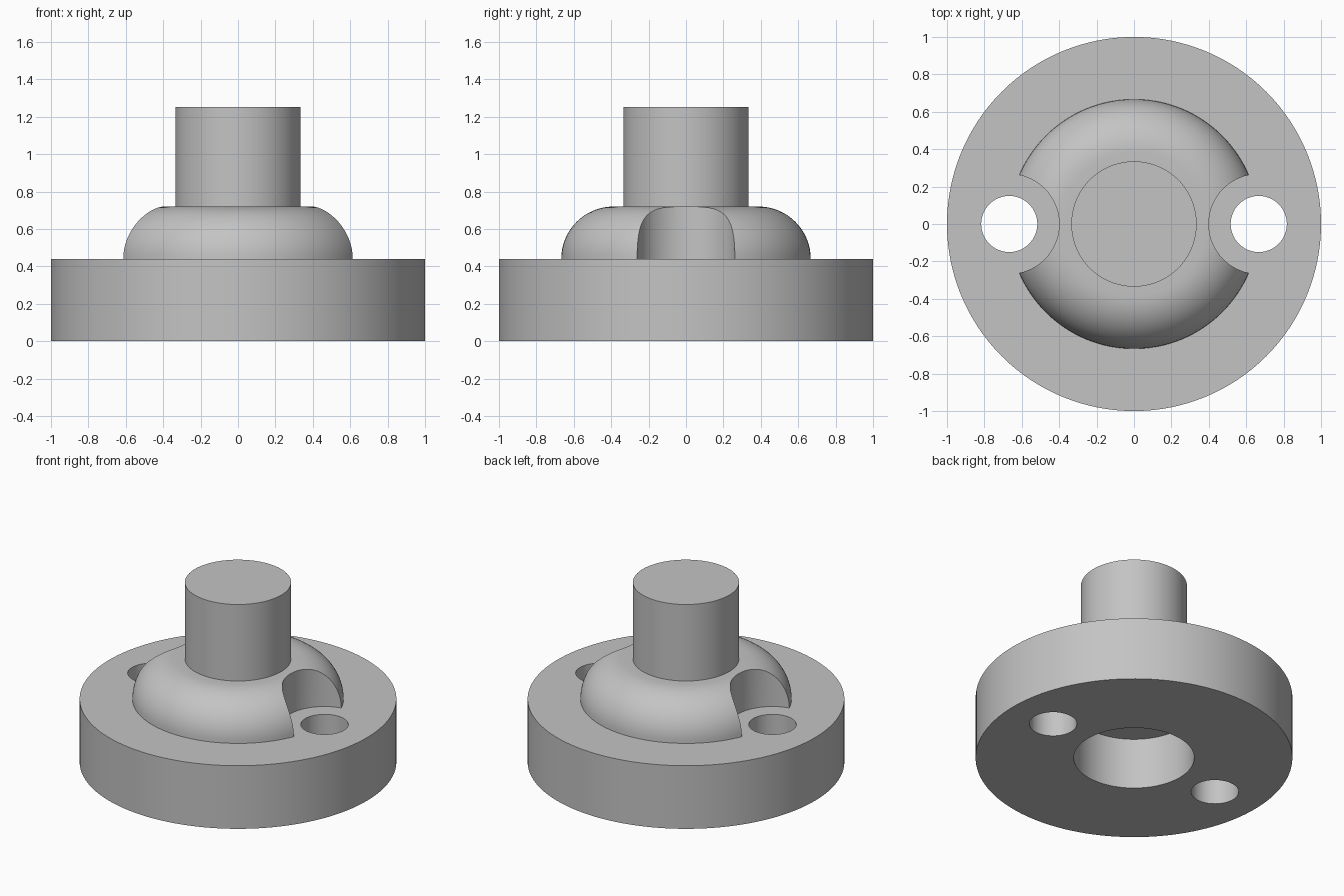
import bpy, bmesh, math
from mathutils import Vector

if "Cube" in bpy.data.objects:
    bpy.data.objects.remove(bpy.data.objects["Cube"], do_unlink=True)

FLANGE_R, FLANGE_TOP = 1.0, 0.44
HUB_R, HUB_TOP = 0.667, 0.72
SHAFT_R, SHAFT_TOP = 0.335, 1.253
BORE_R, BORE_DEPTH = 0.38, 0.355
HOLE_X, HOLE_R, POCKET_R = 0.667, 0.15, 0.267

steel = bpy.data.materials.new("plain_grey")
steel.use_nodes = True
grey = (0.55, 0.55, 0.55, 1)
steel.diffuse_color = grey
steel.node_tree.nodes["Principled BSDF"].inputs["Base Color"].default_value = grey


def lathe(name, profile, x=0.0, steps=128):
    """Turn a radius/height profile about a vertical axis into a closed solid."""
    bm = bmesh.new()
    verts = [bm.verts.new((r, 0, z)) for r, z in profile]
    edges = [bm.edges.new(pair) for pair in zip(verts, verts[1:])]
    bmesh.ops.spin(bm, geom=verts + edges, cent=(0, 0, 0), axis=(0, 0, 1),
                   angle=math.tau, steps=steps, use_merge=True)
    bmesh.ops.remove_doubles(bm, verts=bm.verts, dist=1e-5)
    bmesh.ops.recalc_face_normals(bm, faces=bm.faces)
    bmesh.ops.translate(bm, verts=bm.verts, vec=Vector((x, 0, 0)))
    mesh = bpy.data.meshes.new(name)
    bm.to_mesh(mesh)
    bm.free()
    obj = bpy.data.objects.new(name, mesh)
    bpy.context.collection.objects.link(obj)
    mesh.materials.append(steel)
    return obj


# Turned body: blind bore, flange, rounded hub and shaft
fillet = HUB_TOP - FLANGE_TOP
rounded = [(HUB_R - fillet + fillet * math.cos(a), FLANGE_TOP + fillet * math.sin(a))
           for a in (math.pi / 2 * i / 16 for i in range(17))]
body = lathe("flanged_hub", [
    (0, BORE_DEPTH), (BORE_R, BORE_DEPTH), (BORE_R, 0),
    (FLANGE_R, 0), (FLANGE_R, FLANGE_TOP), *rounded,
    (SHAFT_R, HUB_TOP), (SHAFT_R, SHAFT_TOP), (0, SHAFT_TOP)])

# Bolt holes with wide screw-head pockets cut into the hub
for side, sign in (("left", 1), ("right", -1)):
    cutter = lathe(side + "_bolt_cutter", [
        (0, -0.1), (HOLE_R, -0.1), (HOLE_R, FLANGE_TOP),
        (POCKET_R, FLANGE_TOP), (POCKET_R, 1), (0, 1)], sign * HOLE_X, 80)
    cutter.hide_render = True
    cut = body.modifiers.new(side + "_bolt_hole", 'BOOLEAN')
    cut.operation, cut.solver, cut.object = 'DIFFERENCE', 'EXACT', cutter
    bpy.context.view_layer.objects.active = body
    bpy.ops.object.modifier_apply(modifier=cut.name)
    bpy.data.objects.remove(cutter, do_unlink=True)

# Smooth curved walls, crisp machined edges
bpy.ops.object.select_all(action='DESELECT')
body.select_set(True)
bpy.context.view_layer.objects.active = body
bpy.ops.object.shade_smooth_by_angle(angle=math.radians(30))
